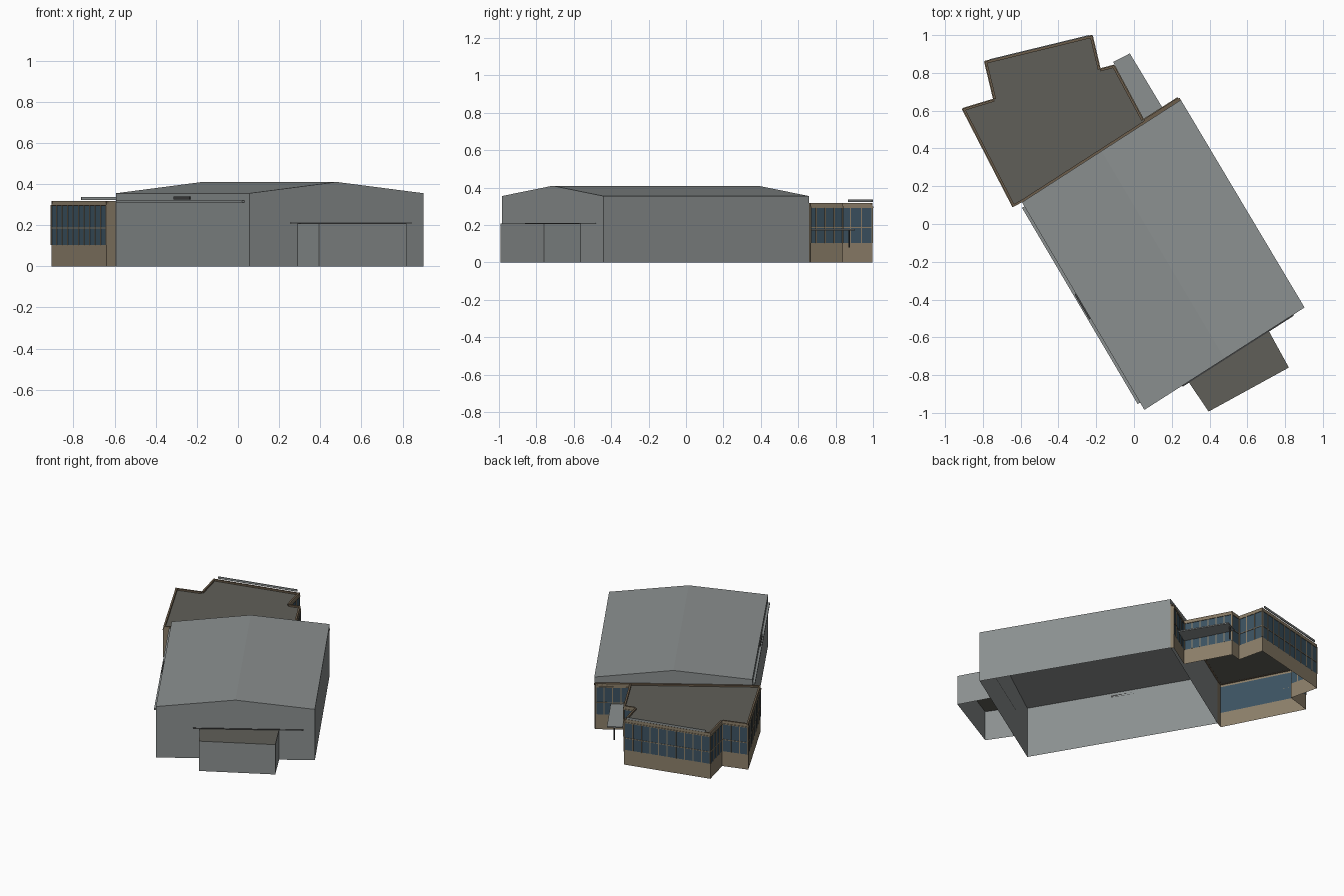
import bpy, bmesh
from mathutils import Vector

cube = bpy.data.objects.get("Cube")
if cube:
    bpy.data.objects.remove(cube)


def material(name, r, g, b):
    m = bpy.data.materials.new(name)
    m.use_nodes = True
    m.diffuse_color = (r, g, b, 1)
    m.node_tree.nodes["Principled BSDF"].inputs["Base Color"].default_value = (r, g, b, 1)
    return m


GREY = material("grey metal cladding", .26, .28, .28)
ROOFING = material("dark flat roofing", .117, .114, .098)
TAN = material("tan masonry", .26, .21, .142)
GLASS = material("blue glass", .045, .085, .12)
TRIM = material("brown trim", .15, .11, .07)
DARK = material("dark metal", .05, .05, .05)


def finish(name, bm, mat):
    me = bpy.data.meshes.new(name)
    bm.to_mesh(me)
    bm.free()
    me.materials.append(mat)
    ob = bpy.data.objects.new(name, me)
    bpy.context.collection.objects.link(ob)
    return ob


def face(bm, *pts):
    bm.faces.new([bm.verts.new(p) for p in pts])


def edges_of(pts, closed=True):
    return list(zip(pts, pts[1:] + pts[:1] if closed else pts[1:]))


def walls(name, edges, z0, z1, mat):
    """Upright open shell along a list of plan edges."""
    bm = bmesh.new()
    for p, q in edges:
        face(bm, (*p, z0), (*q, z0), (*q, z1), (*p, z1))
    return finish(name, bm, mat)


def slab(name, pts, z, mat):
    bm = bmesh.new()
    face(bm, *[(*p, z) for p in pts])
    return finish(name, bm, mat)


def add_bar(bm, p, q, z0, z1, out):
    """Box along plan edge p-q, reaching outward (negative out: inward)."""
    p, q = Vector(p), Vector(q)
    d = (q - p).normalized()
    n = Vector((d.y, -d.x)) * out
    ring = [p, p + n, q + n, q]
    low = [bm.verts.new((*c, z0)) for c in ring]
    high = [bm.verts.new((*c, z1)) for c in ring]
    bm.faces.new(low[::-1])
    bm.faces.new(high)
    for i in range(4):
        j = (i + 1) % 4
        bm.faces.new((low[i], low[j], high[j], high[i]))
    bmesh.ops.recalc_face_normals(bm, faces=bm.faces[:])


def bars(name, edges, z0, z1, out, mat):
    bm = bmesh.new()
    for p, q in edges:
        add_bar(bm, p, q, z0, z1, out)
    return finish(name, bm, mat)


def along(p, q, t):
    return tuple(Vector(p).lerp(Vector(q), t))


# Main hall: open-bottomed shell with a shallow gabled roof
A, B, C, D = (.055, -.984), (.903, -.442), (.248, .657), (-.593, .115)
EAVE, RIDGE = .355, .41
front_ridge = (*along(A, B, .5), RIDGE)
back_ridge = (*along(C, D, .5), RIDGE)
walls("hall_walls", edges_of([A, B, C, D]), 0, EAVE, GREY)
bm = bmesh.new()
a, b, c, d = [(*p, EAVE) for p in (A, B, C, D)]
face(bm, a, b, front_ridge)
face(bm, c, d, back_ridge)
face(bm, b, c, back_ridge, front_ridge)
face(bm, d, a, front_ridge, back_ridge)
finish("hall_roof", bm, GREY)

# Side rail and sign plate on the long wall
bars("side_rail", [(along(D, A, .02), along(D, A, .965))], .309, .32, .015, GREY)
bars("sign_plate", [(along(D, A, .44), along(D, A, .56))], .325, .34, .008, DARK)

# Loading bay on the front gable
bay = [along(A, B, .275), (.395, -.993), (.82, -.76), along(A, B, .775)]
walls("loading_bay_walls", edges_of(bay, False), 0, .208, GREY)
slab("loading_bay_roof", bay, .208, ROOFING)
bars("gable_rail", [(along(A, B, .235), along(A, B, .93))], .207, .212, .006, DARK)

# Office wing
west = (-.64, .09)
inner = (.05, .552)
east = (.232, .668)
office = [west, D, C, east, inner, (-.105, .84), (-.18, .82),
          (-.222, .998), (-.79, .86), (-.742, .66), (-.908, .61)]
loop = edges_of(office)
glazed = loop[3:]
SILL, HEAD, TOP = .104, .292, .318
walls("office_base", glazed, 0, SILL, TAN)
walls("office_windows", glazed, SILL, HEAD, GLASS)
walls("office_fascia", glazed, HEAD, TOP, TAN)
walls("office_end_pier", [loop[0], loop[2]], 0, TOP, TAN)
slab("office_roof", office, .307, ROOFING)
bars("parapet_cap", loop, .306, TOP, -.012, TRIM)
bars("fascia_band", glazed, HEAD, .298, .004, TAN)

# Window frames: one mid rail and evenly spaced mullions
bars("window_rails", glazed, .184, .189, .003, TAN)
bm = bmesh.new()
for p, q in glazed:
    length = (Vector(q) - Vector(p)).length
    count = max(1, round(length / .058))
    half = .003 / length
    for i in range(count + 1):
        t = min(max(i / count, half), 1 - half)
        add_bar(bm, along(p, q, t - half), along(p, q, t + half), SILL, HEAD, .003)
finish("window_mullions", bm, TAN)

# Roof-edge rail over the back windows
back_left, back_right = office[7], office[8]
bars("roof_edge_rail", [(along(back_left, back_right, .03), along(back_left, back_right, .95))],
     .322, .336, .006, GREY)

# Entrance canopy with its post
canopy = [(.05, .545), (.15, .617), (-.022, .903), (-.11, .858)]
for name, z in (("canopy_top", .178), ("canopy_soffit", .17)):
    slab(name, canopy, z, GREY)
walls("canopy_edge", edges_of(canopy), .17, .178, GREY)
bars("canopy_post", [((-.062, .875), (-.056, .878))], .08, .17, .006, DARK)
